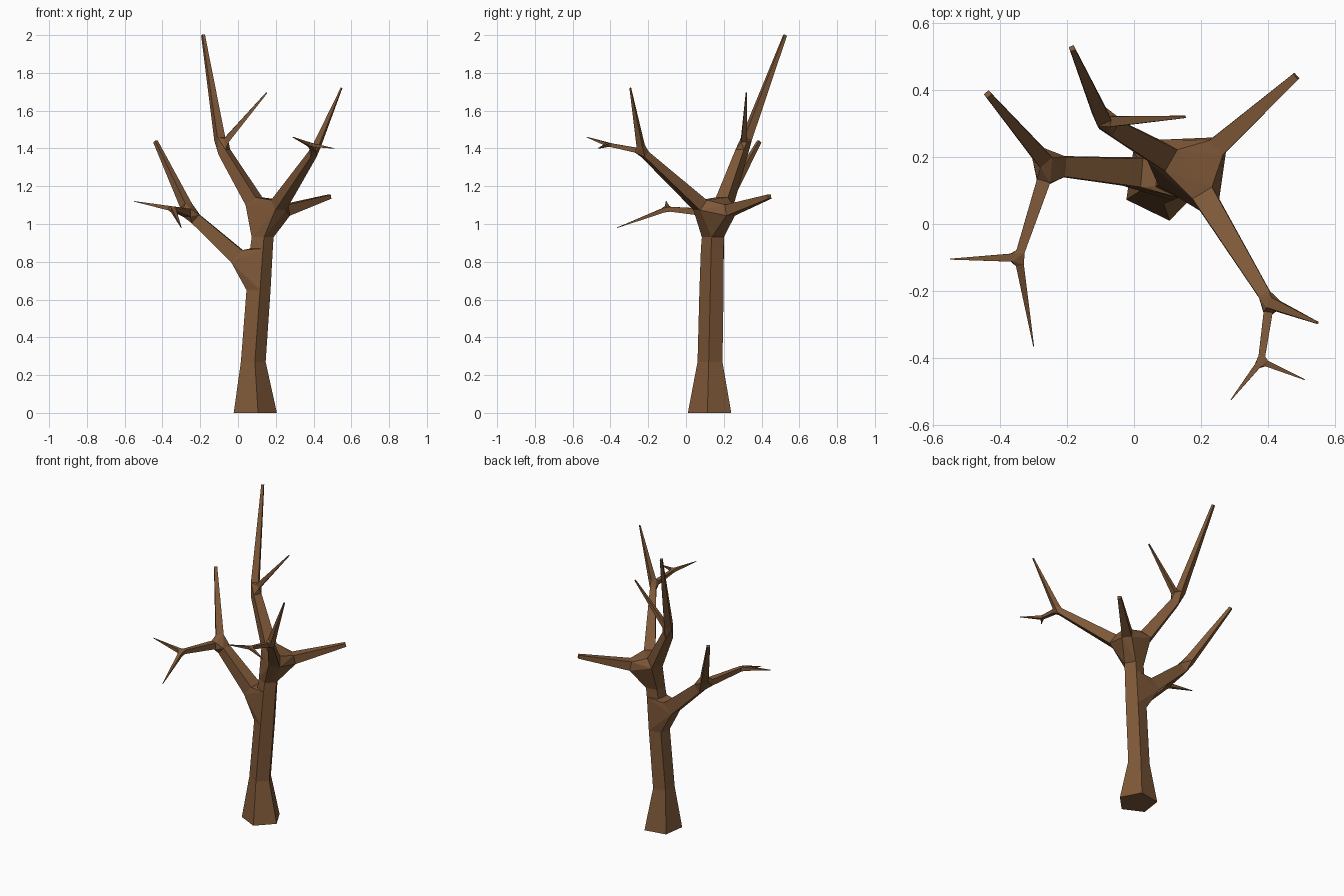
import bpy, bmesh, math
from mathutils import Vector

if "Cube" in bpy.data.objects:
    bpy.data.objects.remove(bpy.data.objects["Cube"])

bark = bpy.data.materials.new("brown_bark")
bark.use_nodes = True
colour = (0.21, 0.098, 0.04, 1)
bark.diffuse_color = colour
bark.node_tree.nodes["Principled BSDF"].inputs["Base Color"].default_value = colour


def ring(centre, direction, radius, sides=4, turn=45):
    """Corner points of a polygon facing along a direction."""
    q = Vector(direction).to_track_quat('Z', 'Y')
    return [Vector(centre) + q @ Vector((radius * math.cos(a), radius * math.sin(a), 0))
            for a in (math.radians(turn) + math.tau * i / sides for i in range(sides))]


def flat_ring(x, y, z, radius):
    """Five-sided level trunk section."""
    return [Vector((x + radius * math.cos(a), y + radius * math.sin(a), z))
            for a in (math.radians(-80) + math.tau * i / 5 for i in range(5))]


def loft(bm, rings, cap_start=False, cap_end=False):
    loops = [[bm.verts.new(p) for p in r] for r in rings]
    n = len(loops[0])
    for a, b in zip(loops, loops[1:]):
        for i in range(n):
            j = (i + 1) % n
            bm.faces.new((a[i], a[j], b[j], b[i]))
    if cap_start:
        bm.faces.new(loops[0][::-1])
    if cap_end:
        bm.faces.new(loops[-1])


def hull(bm, rings):
    """Faceted knot that joins several sections."""
    verts = [bm.verts.new(p) for r in rings for p in r]
    res = bmesh.ops.convex_hull(bm, input=verts, use_existing_faces=False)
    spare = {v for v in res["geom_interior"] + res["geom_unused"]
             if isinstance(v, bmesh.types.BMVert)}
    bmesh.ops.delete(bm, geom=list(spare), context='VERTS')


def finish(bm, name):
    bmesh.ops.recalc_face_normals(bm, faces=bm.faces)
    mesh = bpy.data.meshes.new(name)
    bm.to_mesh(mesh)
    bm.free()
    mesh.materials.append(bark)
    bpy.context.collection.objects.link(bpy.data.objects.new(name, mesh))


def grow(bm, start, r0, node):
    """Tapered limb to a node; forks into the node's children. Returns its first ring."""
    end, r1, children = Vector(node[0]), node[1], node[2:]
    start = Vector(start)
    d = (end - start).normalized()
    stop = end - d * r1 if children else end
    first = ring(start, d, r0)
    last = ring(stop, d, r1)
    loft(bm, [first, last], cap_end=not children)
    if children:
        knot = [last]
        for base_radius, child in children:
            cd = (Vector(child[0]) - end).normalized()
            knot.append(grow(bm, end + cd * r1 * 1.2, base_radius, child))
        hull(bm, knot)
    return first


def limb(name, start, radius, node):
    bm = bmesh.new()
    first = grow(bm, start, radius, node)
    finish(bm, name)
    return first


# Branches: each node is (point, radius, (child base radius, child node), ...)
front_branch = limb("front_branch", (0.215, 0.075, 1.10), 0.048,
    ((0.405, -0.235, 1.385), 0.026,
     (0.024, ((0.548, -0.295, 1.72), 0.005)),
     (0.019, ((0.38, -0.41, 1.42), 0.014,
              (0.013, ((0.29, -0.525, 1.46), 0.002)),
              (0.013, ((0.51, -0.465, 1.40), 0.002))))))

back_branch = limb("back_branch", (0.25, 0.232, 1.073), 0.042,
    ((0.485, 0.442, 1.145), 0.016))

tall_branch = limb("tall_branch", (0.085, 0.205, 1.12), 0.052,
    ((-0.09, 0.305, 1.41), 0.036,
     (0.032, ((-0.185, 0.525, 2.0), 0.011)),
     (0.022, ((0.152, 0.32, 1.695), 0.005))))

low_branch = limb("low_branch", (-0.005, 0.155, 0.83), 0.06,
    ((-0.255, 0.175, 1.055), 0.042,
     (0.033, ((-0.437, 0.388, 1.437), 0.013)),
     (0.029, ((-0.345, -0.10, 1.08), 0.018,
              (0.017, ((-0.55, -0.105, 1.12), 0.002)),
              (0.017, ((-0.30, -0.365, 0.98), 0.002))))))

# Trunk with flared foot
foot = flat_ring(0.085, 0.13, 0, 0.122)
waist = flat_ring(0.077, 0.13, 0.27, 0.07)
middle = flat_ring(0.105, 0.138, 0.65, 0.068)
upper = flat_ring(0.121, 0.142, 0.87, 0.064)
neck = flat_ring(0.127, 0.145, 0.93, 0.062)
bm = bmesh.new()
loft(bm, [foot, waist, middle, upper, neck], cap_start=True)
finish(bm, "trunk")

# Knots where the limbs leave the trunk
bm = bmesh.new()
hull(bm, [middle, upper, low_branch])
finish(bm, "low_branch_knot")
bm = bmesh.new()
hull(bm, [neck, front_branch, back_branch, tall_branch])
finish(bm, "crown_knot")
